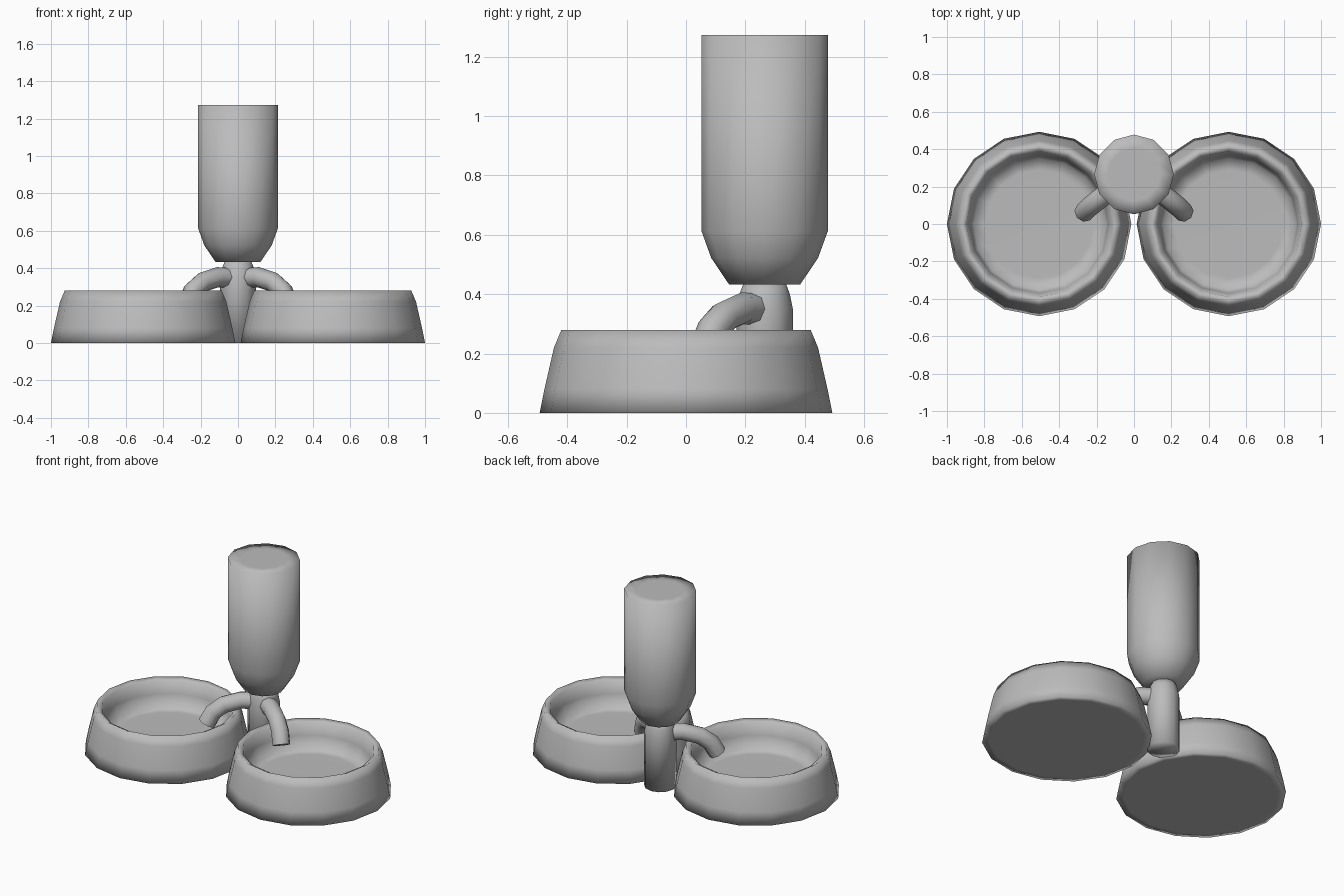
import bpy, bmesh, math

cube = bpy.data.objects.get("Cube")
if cube:
    bpy.data.objects.remove(cube, do_unlink=True)

grey = bpy.data.materials.new("plain_grey")
grey.use_nodes = True
colour = (0.5, 0.5, 0.5, 1)
grey.diffuse_color = colour
grey.node_tree.nodes["Principled BSDF"].inputs["Base Color"].default_value = colour


def add_object(name, data, location=(0, 0, 0)):
    obj = bpy.data.objects.new(name, data)
    obj.location = location
    data.materials.append(grey)
    bpy.context.collection.objects.link(obj)
    return obj


def lathe(name, profile, sides, location):
    """Turn a (radius, height) profile about z and close both ends with fans."""
    bm = bmesh.new()
    rings = []
    for r, z in profile:
        angles = [2 * math.pi * i / sides for i in range(sides)]
        rings.append([bm.verts.new((r * math.cos(a), r * math.sin(a), z)) for a in angles])
    bottom = bm.verts.new((0, 0, profile[0][1]))
    top = bm.verts.new((0, 0, profile[-1][1]))
    for i in range(sides):
        j = (i + 1) % sides
        for low, high in zip(rings, rings[1:]):
            bm.faces.new((low[i], low[j], high[j], high[i]))
        bm.faces.new((rings[0][j], rings[0][i], bottom))
        bm.faces.new((rings[-1][i], rings[-1][j], top))
    for face in bm.faces:
        face.smooth = True
    mesh = bpy.data.meshes.new(name)
    bm.to_mesh(mesh)
    bm.free()
    return add_object(name, mesh, location)


def tube(name, points, radius):
    """Round pipe along a path, with closed ends."""
    curve = bpy.data.curves.new(name, "CURVE")
    curve.dimensions = "3D"
    curve.bevel_depth = radius
    curve.bevel_resolution = 2
    curve.use_fill_caps = True
    spline = curve.splines.new("POLY")
    spline.points.add(len(points) - 1)
    for p, co in zip(spline.points, points):
        p.co = (*co, 1)
    spline.use_smooth = True
    return add_object(name, curve)


# Bowls and the spouts that feed them, mirrored left and right
bowl_profile = [(0.45, 0), (0.493, 0), (0.477, 0.08), (0.445, 0.22), (0.42, 0.28),
                (0.39, 0.265), (0.37, 0.19), (0.352, 0.107), (0.29, 0.105)]
spout_path = [(0.055, 0.228, 0.35), (0.11, 0.19, 0.352),
              (0.19, 0.13, 0.325), (0.24, 0.09, 0.28), (0.268, 0.062, 0.21)]
for side, s in (("left", 1), ("right", -1)):
    lathe(side + "_bowl", bowl_profile, 16, (0.507 * s, 0, 0))
    tube(side + "_spout", [(x * s, y, z) for x, y, z in spout_path], 0.054)

# Post with a narrowed neck, and the upturned bottle on it
centre = (0, 0.265, 0)
lathe("post", [(0.095, 0), (0.095, 0.35), (0.085, 0.4), (0.07, 0.44)], 12, centre)
lathe("bottle", [(0.12, 0.433), (0.18, 0.522), (0.213, 0.613), (0.213, 1.273), (0.14, 1.273)],
      12, centre)
